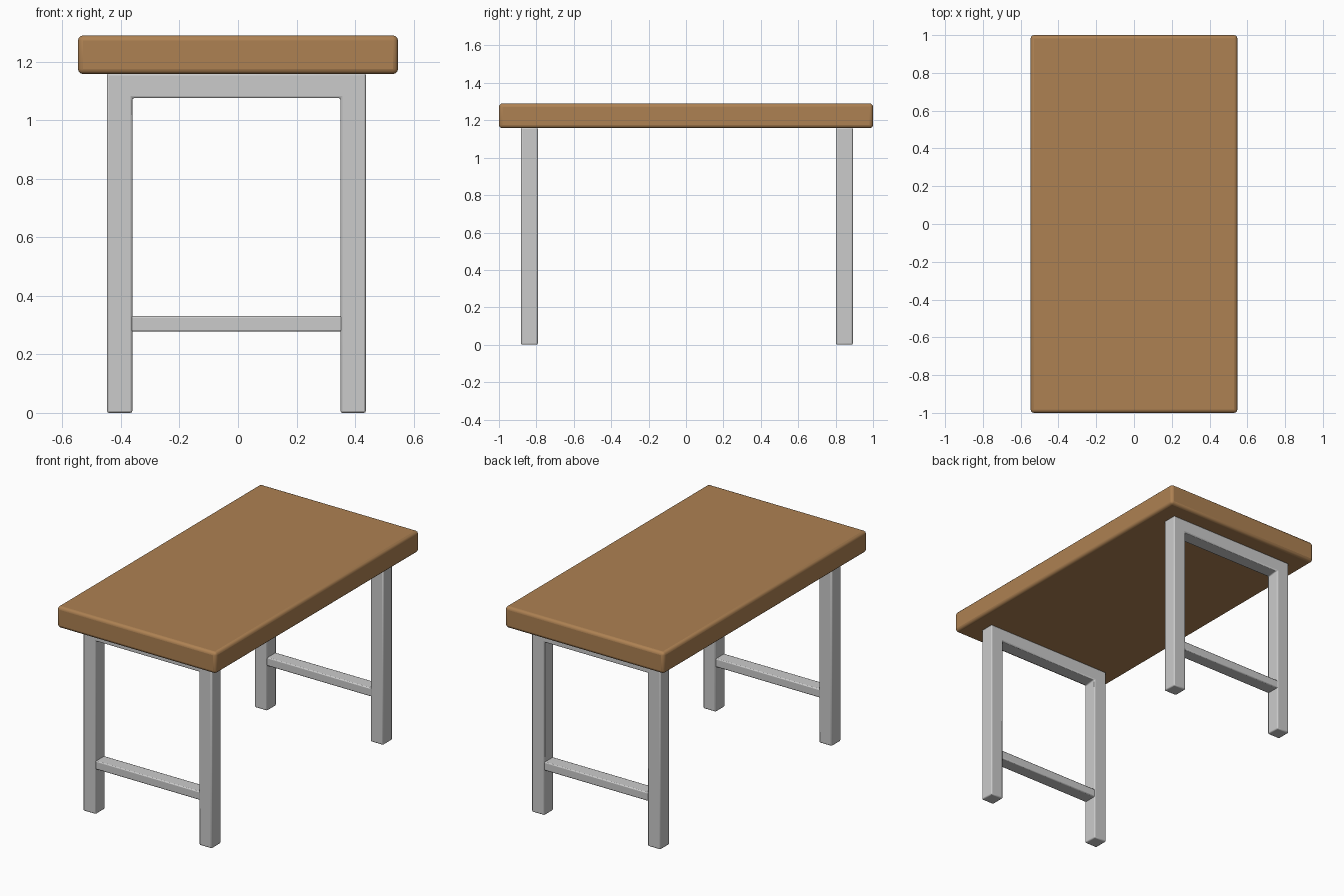
import bpy
import bmesh

if "Cube" in bpy.data.objects:
    bpy.data.objects.remove(bpy.data.objects["Cube"])


def finish(name, bm, bevel, segments):
    bmesh.ops.recalc_face_normals(bm, faces=bm.faces[:])
    mesh = bpy.data.meshes.new(name)
    bm.to_mesh(mesh)
    bm.free()
    obj = bpy.data.objects.new(name, mesh)
    bpy.context.collection.objects.link(obj)
    mod = obj.modifiers.new("Bevel", "BEVEL")
    mod.width = bevel
    mod.segments = segments
    mod.limit_method = "ANGLE"
    bpy.ops.object.select_all(action="DESELECT")
    obj.select_set(True)
    bpy.context.view_layer.objects.active = obj
    bpy.ops.object.shade_smooth_by_angle()
    return obj


def extrude_profile(name, profile, y0, y1, bevel, segments=2):
    """Extrude an x-z outline from y0 to y1."""
    bm = bmesh.new()
    face = bm.faces.new([bm.verts.new((x, y0, z)) for x, z in profile])
    ext = bmesh.ops.extrude_face_region(bm, geom=[face])
    verts = [v for v in ext["geom"] if isinstance(v, bmesh.types.BMVert)]
    bmesh.ops.translate(bm, verts=verts, vec=(0, y1 - y0, 0))
    return finish(name, bm, bevel, segments)


def rect(x0, x1, z0, z1):
    return [(x0, z0), (x1, z0), (x1, z1), (x0, z1)]


# Wooden top
top = extrude_profile("table_top", rect(-0.547, 0.547, 1.158, 1.29), -1, 1, 0.018, 3)
wood = bpy.data.materials.new("wood")
wood.diffuse_color = (0.42, 0.22, 0.085, 1)
wood.use_nodes = True
wood.node_tree.nodes["Principled BSDF"].inputs["Base Color"].default_value = wood.diffuse_color
top.data.materials.append(wood)

# Metal leg frames: two legs joined by a top rail, plus a low stretcher
XL, XR, W = -0.448, 0.437, 0.087
u_shape = [(XL, 0), (XL + W, 0), (XL + W, 1.076), (XR - W, 1.076),
           (XR - W, 0), (XR, 0), (XR, 1.16), (XL, 1.16)]
for side, yc in (("front", -0.837), ("back", 0.847)):
    y0, y1 = yc - 0.045, yc + 0.045
    extrude_profile(side + "_leg_frame", u_shape, y0, y1, 0.007)
    extrude_profile(side + "_stretcher", rect(XL + W - 0.01, XR - W + 0.01, 0.278, 0.331),
                    y0 + 0.003, y1 - 0.003, 0.006)
